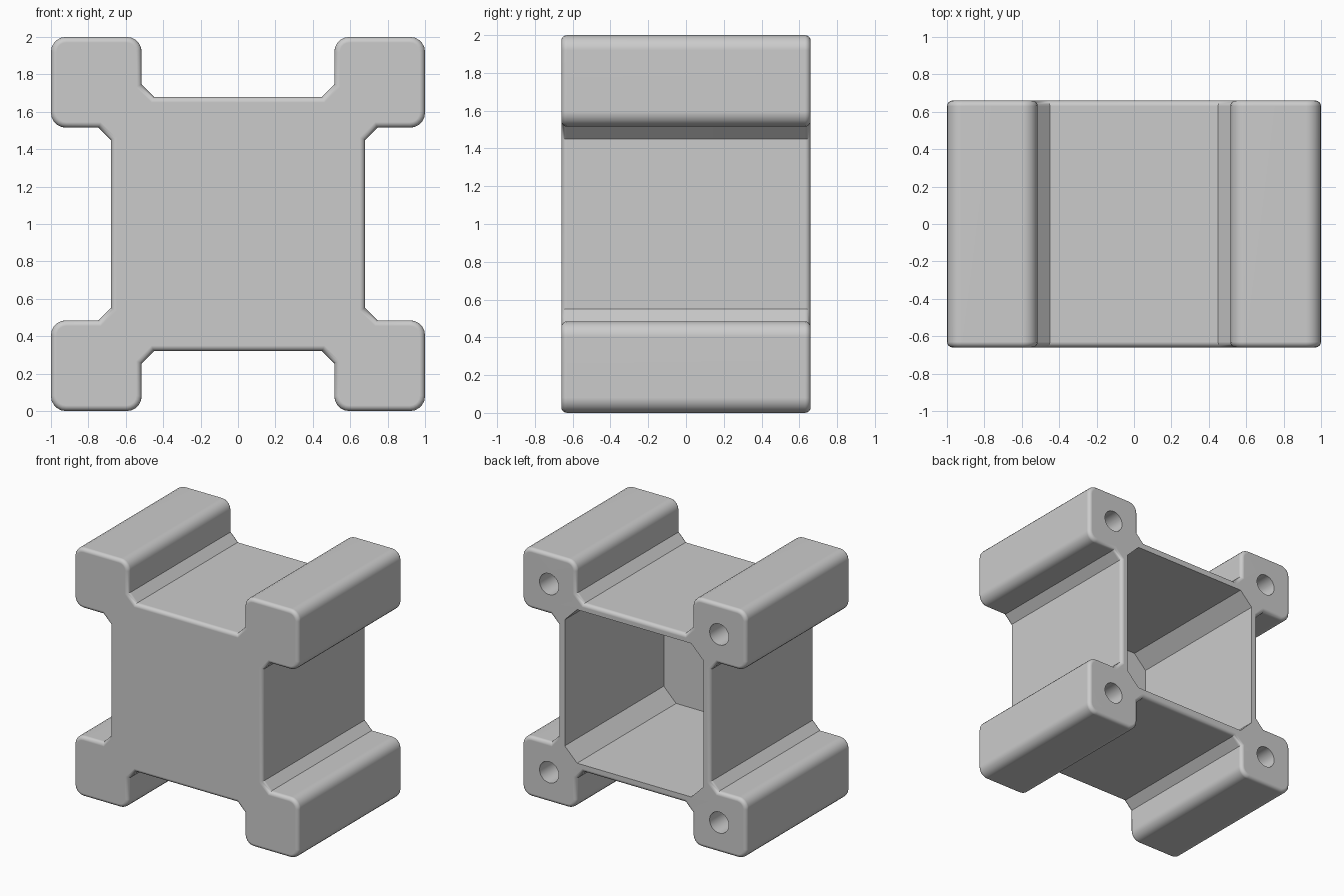
import bpy, bmesh, math
from mathutils import Vector

cube = bpy.data.objects.get("Cube")
if cube:
    bpy.data.objects.remove(cube, do_unlink=True)

DEPTH = 0.66        # half depth
WALL = 0.68         # half width of the box
POST = 0.515        # inner side of the corner posts
INNER = 0.618       # half width of the cavity
CENTRE = 1.0        # height of the middle axis

grey = bpy.data.materials.new("light grey")
grey.use_nodes = True
colour = (0.6, 0.6, 0.6, 1)
grey.diffuse_color = colour
grey.node_tree.nodes["Principled BSDF"].inputs["Base Color"].default_value = colour


def rounded(corner, before, after, radius=0.08, steps=5):
    """Arc points replacing a right-angled corner."""
    p = Vector(corner)
    a = (Vector(before) - p).normalized() * radius
    b = (Vector(after) - p).normalized() * radius
    mid = p + a + b
    turns = [math.pi / 2 * i / steps for i in range(steps + 1)]
    return [mid - b * math.cos(t) - a * math.sin(t) for t in turns]


def four_fold(quarter):
    """Repeat a quarter outline around the middle axis."""
    points = []
    for turn in range(4):
        for x, z in quarter:
            for _ in range(turn):
                x, z = z, -x
            points.append((x, z))
    return points


def prism(name, outline, y0, y1, edge_radius=0):
    """Extrude an x-z outline along y, rounding both end rims."""
    bm = bmesh.new()
    face = bm.faces.new([bm.verts.new((x, y0, z + CENTRE)) for x, z in outline])
    grown = bmesh.ops.extrude_face_region(bm, geom=[face], use_keep_orig=True)
    verts = [v for v in grown["geom"] if isinstance(v, bmesh.types.BMVert)]
    bmesh.ops.translate(bm, verts=verts, vec=(0, y1 - y0, 0))
    bmesh.ops.recalc_face_normals(bm, faces=bm.faces)
    if edge_radius:
        rims = [e for e in bm.edges if abs(e.verts[0].co.y - e.verts[1].co.y) < 1e-5]
        bmesh.ops.bevel(bm, geom=rims, offset=edge_radius, segments=4,
                        profile=0.5, affect='EDGES', clamp_overlap=True)
    mesh = bpy.data.meshes.new(name)
    bm.to_mesh(mesh)
    bm.free()
    mesh.materials.append(grey)
    obj = bpy.data.objects.new(name, mesh)
    bpy.context.collection.objects.link(obj)
    return obj


# Box with four corner posts
tip = [(POST, 1), (1, 1), (1, POST)]
step = WALL + 0.065
quarter = [(0.45, WALL), (POST, step)]
quarter += rounded(tip[0], (POST, 0), tip[1])
quarter += rounded(tip[1], tip[0], tip[2])
quarter += rounded(tip[2], tip[1], (0, POST))
quarter += [(step, POST), (WALL, 0.45)]
frame = prism("corner_post_box", four_fold(quarter), -DEPTH, DEPTH, 0.03)

# Cavity open at the back, with chamfered corners
cavity = four_fold([(INNER - 0.11, INNER), (INNER, INNER - 0.11)])
cutters = [prism("cavity_cutter", cavity, -DEPTH + 0.06, DEPTH + 0.1)]

# Screw holes in the back ends of the posts
mid = (1 + POST) / 2
for sx in (-1, 1):
    for sz in (-1, 1):
        ring = [(sx * mid + 0.085 * math.cos(a), sz * mid + 0.085 * math.sin(a))
                for a in (math.tau * i / 32 for i in range(32))]
        cutters.append(prism("screw_hole_cutter", ring, -DEPTH + 0.12, DEPTH + 0.1))

bpy.ops.object.select_all(action='DESELECT')
frame.select_set(True)
bpy.context.view_layer.objects.active = frame
for cutter in cutters:
    cutter.hide_render = True
    mod = frame.modifiers.new("cut", 'BOOLEAN')
    mod.operation = 'DIFFERENCE'
    mod.solver = 'EXACT'
    mod.object = cutter
    bpy.ops.object.modifier_apply(modifier=mod.name)
for cutter in cutters:
    bpy.data.objects.remove(cutter, do_unlink=True)

# Smooth rounds, crisp chamfers
bpy.ops.object.shade_smooth_by_angle(angle=math.radians(30))
normals = frame.modifiers.new("flat faces", 'WEIGHTED_NORMAL')
normals.keep_sharp = True
